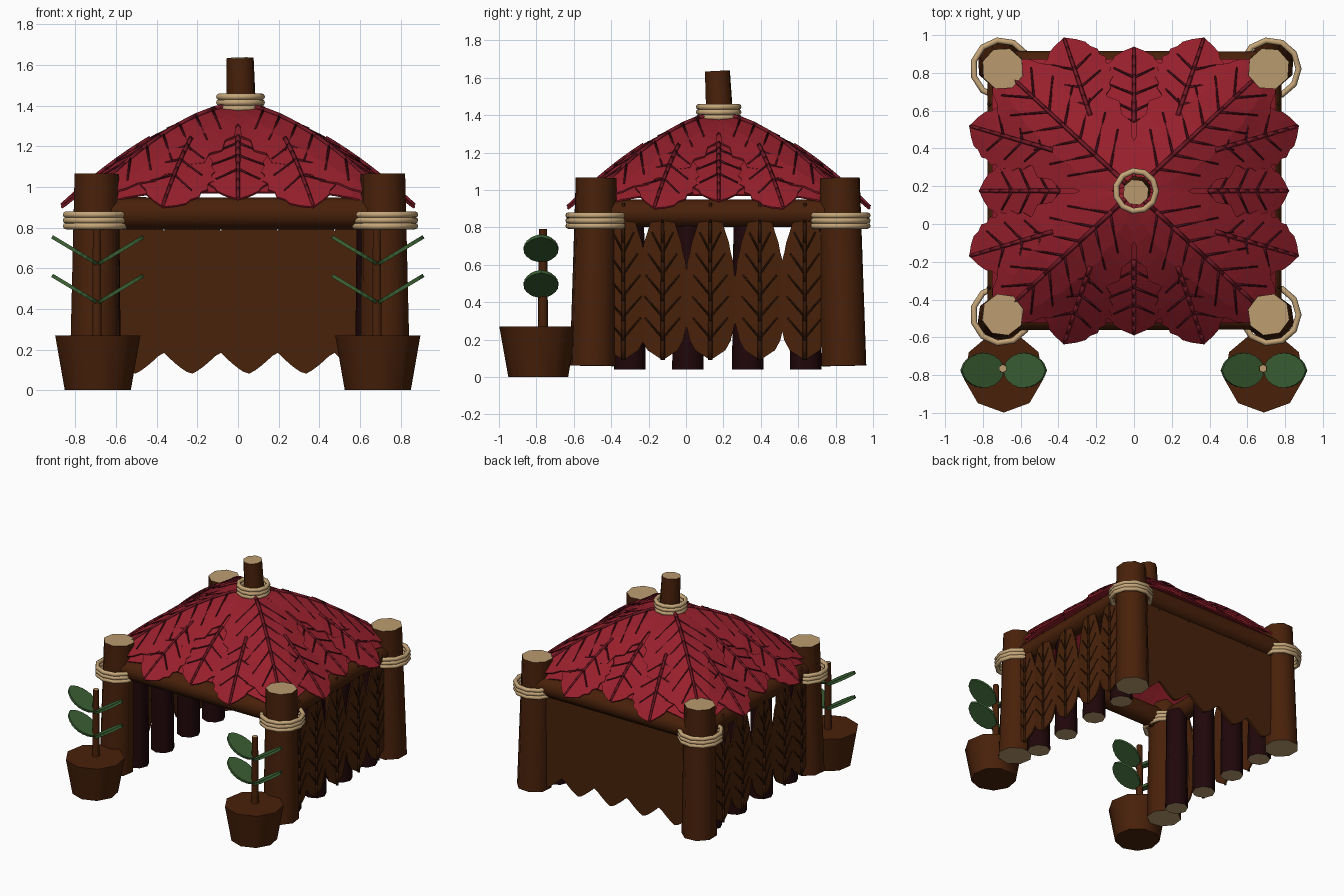
import bpy, bmesh, math
from mathutils import Vector

cube = bpy.data.objects.get("Cube")
if cube:
    bpy.data.objects.remove(cube, do_unlink=True)


def material(name, r, g, b):
    m = bpy.data.materials.new(name)
    m.use_nodes = True
    m.diffuse_color = (r, g, b, 1)
    m.node_tree.nodes["Principled BSDF"].inputs["Base Color"].default_value = (r, g, b, 1)
    return m


RED = material("red_leaf", .31, .014, .025)
RED_RIB = material("red_midrib", .17, .009, .018)
DARK_RED = material("dark_red_vein", .075, .005, .011)
BROWN = material("brown_wood", .066, .015, .003)
CUT = material("cut_wood", .5, .33, .16)
ROPE = material("rope_tan", .56, .38, .19)
DARK_LOG = material("dark_log", .014, .002, .003)
DRY = material("dry_leaf", .066, .016, .003)
DRY_RIB = material("dry_rib", .032, .008, .002)
GREEN = material("green_leaf", .042, .115, .033)


def finish(bm, name, *mats):
    mesh = bpy.data.meshes.new(name)
    bm.to_mesh(mesh)
    bm.free()
    for m in mats:
        mesh.materials.append(m)
    obj = bpy.data.objects.new(name, mesh)
    bpy.context.collection.objects.link(obj)
    return obj


def add_rod(bm, a, b, r0, r1, sides=8, slot=0):
    """Tapered rod with smooth sides; the cut ends use the next material slot."""
    a, b = Vector(a), Vector(b)
    axis = b - a
    made = bmesh.ops.create_cone(bm, cap_ends=True, segments=sides, radius1=r0,
                                 radius2=r1, depth=axis.length)["verts"]
    rot = axis.to_track_quat("Z", "Y")
    for v in made:
        v.co = rot @ v.co + (a + b) / 2
    for f in {f for v in made for f in v.link_faces}:
        cap = len(f.verts) > 4
        f.smooth = not cap
        f.material_index = slot + cap
        if cap:
            for e in f.edges:
                e.smooth = False


def rod(name, a, b, r0, r1, side_mat, end_mat, sides=8):
    bm = bmesh.new()
    add_rod(bm, a, b, r0, r1, sides)
    return finish(bm, name, side_mat, end_mat)


def thicken(obj, amount):
    mod = obj.modifiers.new("thickness", "SOLIDIFY")
    mod.thickness = amount
    mod.offset = 0


def leaf(name, place, half, skew, full, mat, rib_mats=None, lift=None, notch=0.0,
         thick=.012, rib=.011, veins=6):
    """Blade on the surface place(t, s), with a midrib and slanted veins."""
    n = 16

    def width(t):
        return half * max(0, math.sin(math.pi * t ** skew)) ** full

    bm = bmesh.new()
    rows = []
    for i in range(n + 1):
        w = width(i / n) * (1 - notch * (i % 2))
        rows.append([bm.verts.new(place(i / n, w * k / 2)) for k in range(-2, 3)])
    for a, b in zip(rows, rows[1:]):
        for k in range(4):
            bm.faces.new((a[k], a[k + 1], b[k + 1], b[k]))
    bmesh.ops.remove_doubles(bm, verts=bm.verts, dist=.0005)
    bmesh.ops.recalc_face_normals(bm, faces=bm.faces)
    thicken(finish(bm, name, mat), thick)
    if not rib_mats:
        return
    bm = bmesh.new()
    lift = Vector(lift)
    for i in range(8):
        add_rod(bm, place(i / 8, 0) + lift, place((i + 1) / 8, 0) + lift,
                rib * (1.2 - .05 * i), rib * (1.15 - .05 * i), 4)
    for j in range(veins):
        t = .14 + .68 * j / veins
        for side in (-1, 1):
            end = min(t + .13, .97)
            add_rod(bm, place(t, 0) + lift, place(end, side * .68 * width(end)) + lift,
                    rib * .6, rib * .4, 4, 1)
    finish(bm, name + "_ribs", *rib_mats)


def rope(name, x, y, z, radius):
    for i in range(3):
        bpy.ops.mesh.primitive_torus_add(major_segments=11, minor_segments=8, major_radius=radius,
                                         minor_radius=.016, location=(x, y, z + .028 * i))
        bpy.ops.object.shade_smooth()
        obj = bpy.context.object
        obj.name = name
        obj.data.materials.append(ROPE)


CY = .175  # depth of the hut's centre

# Corner posts with rope lashings
for x in (-.695, .713):
    for y, word, lean in ((-.48, "front", -.018), (.822, "back", .022)):
        rod(word + "_post", (x * 1.015, y + lean, .06), (x, y, 1.065), .127, .113, BROWN, CUT)
        rope(word + "_post_rope", x * 1.01, y, .808, .151)

# Beams
for y, word in ((-.485, "front"), (.84, "back")):
    rod(word + "_beam", (-.7, y, .87), (.71, y, .87), .08, .078, BROWN, CUT, 10)
for x in (-.705, .71):
    rod("side_beam", (x, -.485, .875), (x, .835, .875), .074, .074, BROWN, CUT, 10)

# Centre pole
rod("centre_pole", (.02, .187, 1.25), (.01, .168, 1.635), .078, .07, BROWN, CUT)
rope("centre_pole_rope", .01, CY, 1.388, .107)


# Roof surface over a unit square
def roof_point(u, v, lift=0):
    d = (abs(u) ** 5 + abs(v) ** 5) ** .2
    return Vector((.86 * u, CY + .8 * v, 1.365 - .47 * d ** 1.66 + lift))


bm = bmesh.new()
bmesh.ops.create_grid(bm, x_segments=16, y_segments=16, size=.87)
for v in bm.verts:
    v.co = roof_point(v.co.x, v.co.y, -.02)
thicken(finish(bm, "roof_lining", RED), .01)


def roof_leaf(name, start, end, half, quarter, lift, skew=.9, full=.75, veins=6):
    start, end = Vector(start), Vector(end)
    cross = (end - start).normalized()
    cross = Vector((-cross.y, cross.x))

    def place(t, s):
        p = start.lerp(end, t) + cross * s
        for _ in range(quarter):
            p = Vector((-p.y, p.x))
        return roof_point(p.x, p.y, lift - .06 * abs(s))

    leaf(name, place, half, skew, full, RED, (RED_RIB, DARK_RED), (0, 0, .012), .1, veins=veins)


for q in range(4):
    roof_leaf("roof_middle_leaf", (0, .46), (0, .95), .22, q, .004, 1, .65, 3)
    for side in (-1, 1):
        roof_leaf("roof_eave_leaf", (side * .27, .5), (side * .43, 1.01), .22, q, .014, 1, .65, 3)
    roof_leaf("roof_corner_leaf", (.03, .03), (.86, .86), .36, q, .03, .85, .75, 6)

# Side walls: logs inside, dry leaves outside with their tips tucked into the beam
for side in (-1, 1):
    for y in (-.3, .01, .33, .64):
        rod("wall_log", (side * .66, y, .04), (side * .66, y, .85), .084, .076, DARK_LOG, CUT)
    for y in (-.335, -.125, .13, .395, .635):
        leaf("wall_leaf",
             lambda t, s: Vector((side * (.762 - .1 * abs(s)), y + s, .09 + .84 * t)),
             .142, .72, .62, DRY, (DRY_RIB, DRY_RIB), (side * .006, 0, 0), .03, rib=.01, veins=5)

# Back wall: a screen of overlapping blades with pointed lower ends
bm = bmesh.new()
columns = []
for i in range(-22, 23):
    x = i * .028
    phase = (x - .05) / .28
    a = 2 * abs(phase - round(phase))
    columns.append([bm.verts.new((x, .85, z))
                    for z in (.08 + .11 * a ** 1.3, .45, .86 - .1 * a ** 6)])
for a, b in zip(columns, columns[1:]):
    for k in range(2):
        bm.faces.new((a[k], b[k], b[k + 1], a[k + 1]))
thicken(finish(bm, "back_screen", DRY), .02)

# Potted plants
for x in (-.69, .688):
    y = -.785
    rod("plant_pot", (x, y, 0), (x, y, .27), .165, .213, BROWN, BROWN, 9)
    rod("plant_stem", (x - .005, y + .02, .2), (x - .005, y + .02, .79), .028, .022,
        BROWN, CUT, 6)
    for z in (.43, .62):
        for side in (-1, 1):
            leaf("plant_leaf",
                 lambda t, s: Vector((x + side * .225 * t, y + .01 + s, z + .135 * t)),
                 .094, .95, .55, GREEN, notch=.04, thick=.018)
